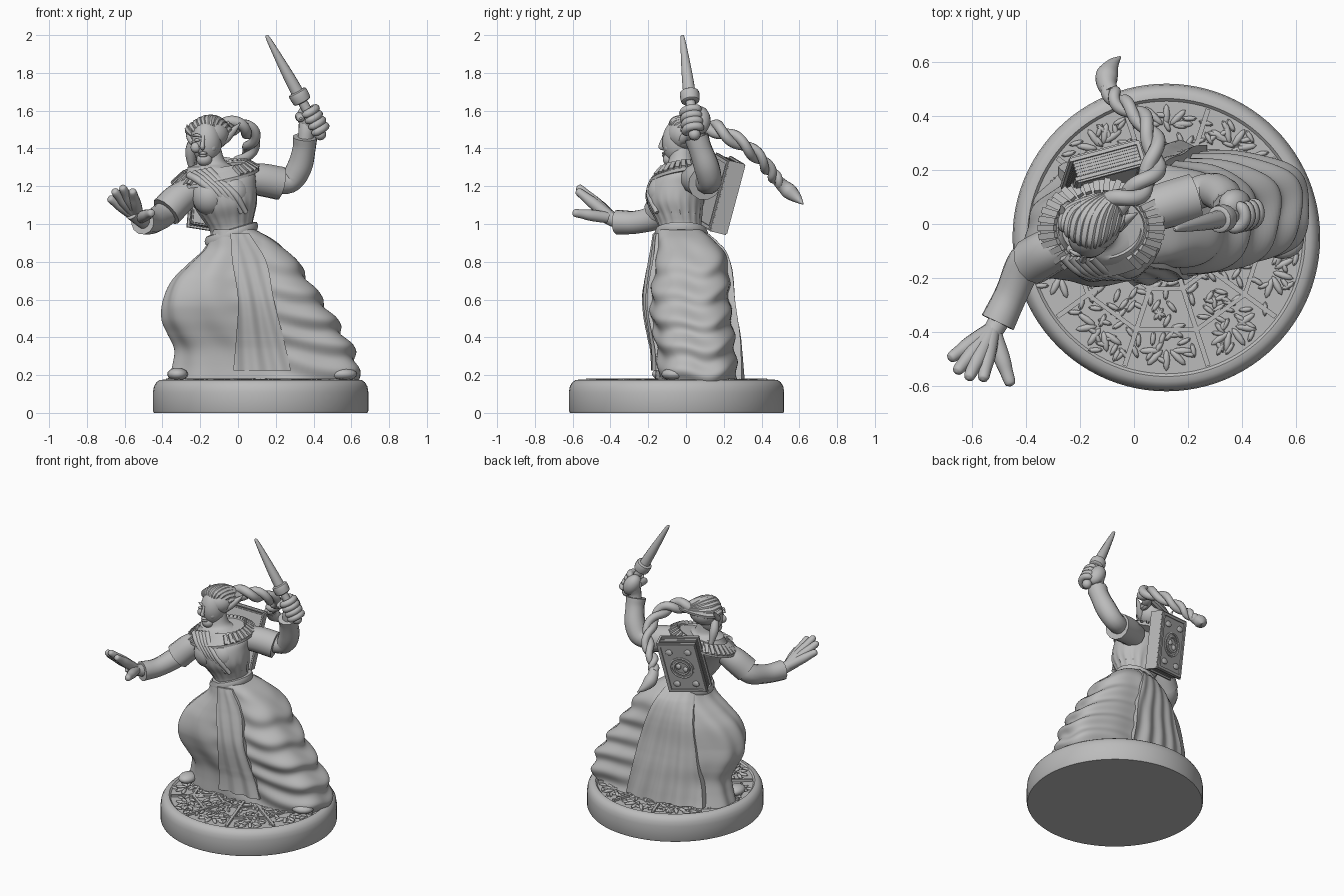
import bpy, bmesh, math, random
from math import sin, cos, pi, radians
from mathutils import Vector, Matrix, Euler

if "Cube" in bpy.data.objects:
    bpy.data.objects.remove(bpy.data.objects["Cube"], do_unlink=True)
random.seed(4)
parts = {}


def part(name):
    return parts.setdefault(name, bmesh.new())


def loft(name, rings):
    """Join closed rings of points with quads and cap both ends."""
    bm = part(name)
    rows = [[bm.verts.new(p) for p in ring] for ring in rings]
    faces = [bm.faces.new(rows[0]), bm.faces.new(rows[-1])]
    for a, b in zip(rows, rows[1:]):
        for i in range(len(a)):
            j = (i + 1) % len(a)
            faces.append(bm.faces.new((a[i], a[j], b[j], b[i])))
    bmesh.ops.recalc_face_normals(bm, faces=faces)


def spline(points, steps):
    """Smooth path through points, any number of components."""
    pts = [Vector(p) for p in points]
    pts = [pts[0] * 2 - pts[1]] + pts + [pts[-1] * 2 - pts[-2]]
    out = []
    for a, b, c, d in zip(pts, pts[1:], pts[2:], pts[3:]):
        for k in range(steps):
            t = k / steps
            out.append(b + (c - a) * (t / 2) + (a * 2 - b * 5 + c * 4 - d) * (t * t / 2)
                       + (b * 3 - a - c * 3 + d) * (t ** 3 / 2))
    return out + [pts[-2]]


def tube(name, points, steps=5, sides=12):
    """Round limb through (x, y, z, radius) points."""
    path = spline(points, steps)
    centres = [p.to_3d() for p in path]
    last = len(path) - 1
    tangent = (centres[1] - centres[0]).normalized()
    normal = tangent.orthogonal().normalized()
    rings = []
    for i, p in enumerate(path):
        new = (centres[min(i + 1, last)] - centres[max(i - 1, 0)]).normalized()
        normal = tangent.rotation_difference(new) @ normal
        tangent = new
        side = tangent.cross(normal)
        rings.append([centres[i] + (normal * cos(a) + side * sin(a)) * max(p[3], .002)
                      for a in (2 * pi * k / sides for k in range(sides))])
    loft(name, rings)


def ball(name, loc, scale, rot=(0, 0, 0), detail=16):
    matrix = Matrix.LocRotScale(Vector(loc), Euler(rot), Vector(scale))
    bmesh.ops.create_uvsphere(part(name), u_segments=detail, v_segments=detail // 2 + 2,
                              radius=1, matrix=matrix)


def box(name, frame, loc, size):
    bmesh.ops.create_cube(part(name), size=1,
                          matrix=frame @ Matrix.Translation(loc) @ Matrix.Diagonal((*size, 1)))


def oval(cx, cy, z, rx, ry, slope=0, ripple=0, count=72):
    ring = []
    for k in range(count):
        a = 2 * pi * k / count
        m = 1 + ripple * sin(18 * a)
        ring.append((cx + rx * m * cos(a), cy + ry * m * sin(a), z + slope * rx * cos(a)))
    return ring


# Round base with a sunken ornamental floor
BX, BY = .12, -.05
loft("base", [oval(BX, BY, z, r, r, count=96) for r, z in (
    (.565, 0), (.57, .01), (.57, .11), (.565, .14), (.552, .162), (.535, .174), (.515, .176), (.505, .166))])
hub = Matrix.Translation((BX, BY, 0))
for k in range(10):
    spin = hub @ Matrix.Rotation(2 * pi * k / 10, 4, 'Z')
    box("floor_bars", spin, (.29, 0, .169), (.42, .018, .024))
    chord = spin @ Matrix.Rotation(pi / 10, 4, 'Z')
    for radius in (.2, .36):
        box("floor_bars", chord, (radius * .95, 0, .168), (.016, radius * .63, .022))
    for j in range(5):
        t = pi * (j / 4 - .5)
        ball("floor_leaves", chord @ Vector((.42 + .035 * cos(t), .06 * sin(t), .17)), (.04, .013, .011),
             (0, 0, 2 * pi * k / 10 + pi / 10 + t), 8)
    for j in range(34):
        spot = spin @ Vector((random.uniform(.12, .48), random.uniform(-.13, .13), .169))
        ball("floor_leaves", spot, (.028, .01, .011), (0, 0, random.uniform(0, pi)), 8)

# Skirt: wide stance, bent knee on one side, trailing folds on the other
SKIRT = [  # height, x range, y range
    (.165, -.375, .63, -.15, .275), (.26, -.345, .63, -.15, .27), (.34, -.335, .605, -.155, .265),
    (.42, -.37, .555, -.17, .26), (.5, -.4, .51, -.185, .25), (.6, -.39, .44, -.195, .24),
    (.7, -.345, .375, -.185, .235), (.78, -.27, .325, -.17, .225), (.86, -.185, .26, -.155, .2),
    (.92, -.15, .18, -.145, .15), (.97, -.13, .09, -.135, .1)]
LEVELS = spline(SKIRT, 8)


def skirt_dims(z):
    row = min(LEVELS, key=lambda r: abs(r[0] - z))
    return (row[1] + row[2]) / 2, (row[3] + row[4]) / 2, (row[2] - row[1]) / 2, (row[4] - row[3]) / 2


def power(c):
    return 2.4 + max(0, c)


def shear(x, z):
    return (x - BX) * min(.16, .06 + .25 * (z - .165)) if x < BX else 0


def skirt_y(x, z, side):
    cx, cy, rx, ry = skirt_dims(z)
    u = max(-.97, min((x - cx) / rx, .97))
    p = power(u)
    return cy + side * ry * (1 - abs(u) ** p) ** (1 / p) + shear(x, z)


rings = []
for row in LEVELS:
    z = row[0]
    cx, cy, rx, ry = skirt_dims(z)
    fade = min(1, (1 - z) * 3)
    ring = []
    for k in range(112):
        a = 2 * pi * k / 112
        c, s = cos(a), sin(a)
        p = power(c)
        r = (abs(c) ** p + abs(s) ** p) ** (-1 / p)
        swag = max(0, c + .25) * .014 * sin(2 * pi * (z + .2 * rx * c + .015 * sin(5 * a)) / .135)
        pleat = .007 * sin(11 * a + 7 * z) * (1 - max(0, c))
        bump = (swag + pleat) * fade
        x = cx + rx * r * c + bump * c
        ring.append((x, cy + ry * r * s + bump * s + shear(x, z), z))
    rings.append(ring)
loft("skirt", rings)


def panel(name, side, rows, fold, waves):
    """Cloth strip hanging over the skirt; rows are (z, left, right)."""
    rings = []
    for z, left, right in spline(rows, 8):
        outer, inner = [], []
        for k in range(33):
            t = k / 32
            x = left + (right - left) * t
            y = skirt_y(x, z, side)
            lift = .012 + fold * (1 + sin(waves * t + 5 * z)) * (1.05 - z)
            outer.append((x, y + side * lift, z))
            inner.append((x, y - side * .02, z))
        rings.append(outer + inner[::-1])
    loft(name, rings)


panel("front_apron", -1, [(.95, -.04, .06), (.8, -.03, .15), (.6, 0, .19), (.4, -.01, .24), (.225, -.025, .28)], .012, 16)
panel("back_drape", 1, [(.95, -.11, .06), (.8, -.16, .12), (.6, -.2, .18), (.4, -.24, .22), (.18, -.28, .27)], .014, 24)
ball("shoes", (.55, -.06, .205), (.08, .07, .036))
ball("shoes", (-.32, -.11, .205), (.055, .07, .034))

# Torso with gathered bodice and belt
BODY = [(-.03, -.02, .93, .12, .12), (-.035, -.03, .98, .112, .112), (-.045, -.04, 1.03, .13, .122),
        (-.06, -.055, 1.1, .16, .145), (-.085, -.05, 1.18, .18, .155), (-.105, -.03, 1.24, .19, .145),
        (-.125, -.025, 1.295, .15, .105), (-.135, -.025, 1.325, .075, .07), (-.145, -.025, 1.4, .054, .056)]
loft("torso", [oval(*v, slope=.17 if v[2] < 1.3 else 0, ripple=max(0, .03 - abs(v[2] - 1.04) * .25))
               for v in spline(BODY, 6)])
ball("bodice", (-.15, -.115, 1.15), (.095, .1, .105), detail=24)
ball("bodice", (-.03, -.11, 1.165), (.092, .095, .1), detail=24)
loft("belt", [oval(-.035, -.025, .925 + h, r, r, .3) for h, r in
              ((0, .122), (.004, .137), (.025, .142), (.046, .134), (.05, .118))])
for k in range(5):
    shift = .026 * k
    tube("wrap_folds", [(-.26 + shift, -.12, 1.26 + shift / 4, .02), (-.2 + shift, -.172, 1.225, .021),
                        (-.12 + shift, -.19, 1.155, .02), (-.06 + shift, -.155, 1.06, .012)], 8)

# Tiled collar
def collar_point(a, grow, drop):
    x, y = .23 * grow * cos(a), .18 * grow * sin(a)
    return Vector((x - .12, y - .015, 1.27 + .19 * x + .16 * y - drop))


loft("collar", [[collar_point(2 * pi * k / 48, g, d) for k in range(48)]
                for g, d in ((.5, -.025), (.68, -.022), (.7, -.03), (1, .015), (1, .032), (.6, .03))])
for k in range(34):
    a = 2 * pi * k / 34
    if not 1.35 * pi < a < 1.65 * pi:
        inner, outer = collar_point(a, .74, -.03), collar_point(a, 1, .014)
        frame = Matrix.Translation((inner + outer) / 2) @ (outer - inner).to_track_quat('X', 'Z').to_matrix().to_4x4()
        box("collar_tiles", frame, (0, 0, 0), ((outer - inner).length, .023, .022))

# Outstretched arm and open hand
tube("right_cap_sleeve", [(-.23, -.07, 1.19, .07), (-.31, -.1, 1.135, .085), (-.38, -.14, 1.065, .088)])
tube("right_sleeve", [(-.33, -.1, 1.11, .06), (-.4, -.14, 1.045, .068), (-.455, -.26, 1.01, .062), (-.505, -.365, 1.01, .066)])
tube("right_hand", [(-.49, -.34, 1.01, .042), (-.525, -.4, 1.03, .038), (-.56, -.44, 1.06, .04)])
wrist = Vector((-.525, -.39, 1.03))
for tip in ((-.685, -.5, 1.14), (-.66, -.55, 1.18), (-.615, -.575, 1.2), (-.56, -.58, 1.18), (-.455, -.6, 1.06)):
    tip = Vector(tip)
    tube("right_hand", [(*wrist, .03), (*wrist.lerp(tip, .5), .031), (*wrist.lerp(tip, .75), .025),
                        (*wrist.lerp(tip, .95), .02), (*tip, .005)])

# Raised arm, fist and dagger
tube("left_cap_sleeve", [(.03, .04, 1.24, .08), (.12, .07, 1.235, .088), (.225, .1, 1.215, .09)])
tube("left_sleeve", [(.17, .09, 1.225, .06), (.27, .125, 1.225, .064), (.325, .11, 1.3, .068), (.35, .075, 1.4, .062), (.355, .055, 1.46, .066)])
tube("left_hand", [(.355, .065, 1.43, .042), (.362, .06, 1.49, .043), (.37, .07, 1.54, .05)])
pommel, point = Vector((.435, .045, 1.475)), Vector((.15, -.02, 2))
axis = (point - pommel).normalized()
across = axis.cross(Vector((0, 1, 0))).normalized()
depth = axis.cross(across)
ball("left_hand", pommel + axis * .085 + Vector((-.02, .035, 0)), (.055, .06, .08), (0, -.5, 0))
for k in range(4):
    c = pommel + axis * (.025 + .036 * k)
    bend = [c + (across * cos(t) + depth * sin(t)) * .045 for t in (pi * (.25 + j / 6) for j in range(8))]
    tube("left_hand", [(*p, .012 if p in (bend[0], bend[-1]) else .022) for p in bend], 2, 10)
tube("left_hand", [(*(pommel + axis * .13 + across * .05 + depth * d), r) for d, r in
                   ((-.04, .026), (0, .025), (.04, .021), (.055, .006))])


def along(start_end):
    return [(*(pommel + axis * s), r) for s, r in start_end]


length = (point - pommel).length
ball("dagger_hilt", pommel, (.032, .032, .032))
tube("dagger_hilt", along([(0, .024), (.1, .026), (.21, .026)]))
tube("dagger_guard", along([(.195, .036), (.2, .048), (.23, .052), (.255, .05), (.26, .036)]), 2, 16)
tube("dagger_blade", along([(.25, .034), (.35, .03), (.48, .021), (length - .02, .012), (length, .004)]), 4, 12)

# Head, face and pointed ears
ball("head", (-.165, -.04, 1.435), (.08, .086, .118), (0, 0, -.15), 28)
ball("head", (-.178, -.085, 1.342), (.042, .038, .036))
tube("face", [(-.183, -.115, 1.465, .009), (-.188, -.13, 1.425, .011), (-.189, -.132, 1.408, .014), (-.187, -.12, 1.396, .008)])
for side in (-1, 1):
    ex = -.182 + side * .035
    ball("face", (ex, -.108 + side * .006, 1.444), (.018, .009, .008), detail=12)
    tube("face", [(ex - side * .02, -.114, 1.464, .006), (ex, -.11, 1.471, .008), (ex + side * .022, -.096, 1.469, .005)])
    ball("face", (ex + side * .006, -.094, 1.405), (.028, .022, .028))
for z in (1.362, 1.375):
    ball("face", (-.186, -.115, z), (.024, .012, .008), detail=12)
tube("ears", [(-.09, -.03, 1.425, .014), (-.065, -.01, 1.455, .026), (-.025, .02, 1.495, .018), (.012, .04, 1.535, .003)])
tube("ears", [(-.235, -.02, 1.425, .014), (-.25, .005, 1.455, .022), (-.262, .04, 1.49, .015), (-.27, .07, 1.525, .003)])

# Swept-back hair and long braid
ball("hair", (-.15, 0, 1.475), (.103, .1, .09), detail=24)
for k in range(11):
    t = k / 5 - 1
    d = t * t
    tube("hair", [(-.16 + .08 * t, -.085 + .06 * d, 1.52 - .05 * d, .012), (-.16 + .1 * t, -.055 + .05 * d, 1.548 - .05 * d, .023),
                  (-.14 + .095 * t, .03 + .02 * d, 1.555 - .07 * d, .025), (-.09 + .045 * t, .09, 1.525 - .03 * d, .024),
                  (-.03, .115, 1.515, .02)], 5, 8)
tube("hair", [(-.235, 0, 1.46, .02), (-.25, .04, 1.38, .03), (-.245, .07, 1.29, .015)])
braid = spline([(-.08, .07, 1.52), (.02, .13, 1.515), (.075, .22, 1.47), (.065, .33, 1.4), (.01, .41, 1.325),
                (-.06, .455, 1.265), (-.095, .5, 1.215)], 8)
for strand in range(2):
    pts = []
    for i, p in enumerate(braid):
        way = (braid[min(i + 1, len(braid) - 1)] - braid[max(i - 1, 0)]).normalized()
        u = way.cross(Vector((0, 0, 1))).normalized()
        turn = i * .42 + strand * pi
        thin = 1 - .35 * i / len(braid)
        pts.append((*(p + (u * cos(turn) + way.cross(u) * sin(turn)) * .024 * thin), .031 * thin))
    tube("braid", pts, 2, 10)
tube("braid_tassel", [(-.085, .485, 1.23, .03), (-.1, .515, 1.2, .036), (-.1, .55, 1.17, .042), (-.08, .59, 1.135, .025), (-.05, .62, 1.105, .003)])

# Bound book slung on the back
book = (Matrix.Translation((-.115, .185, 1.16)) @ Matrix.Rotation(radians(17), 4, 'Z')
        @ Matrix.Rotation(radians(-13), 4, 'X') @ Matrix.Rotation(radians(9), 4, 'Y'))
W, H = .27, .39
box("book_pages", book, (0, 0, 0), (W - .025, .07, H - .025))
for k in range(5):
    box("book_pages", book, (0, -.024 + .012 * k, 0), (W - .018, .005, H - .018))
for side in (-1, 1):
    box("book_covers", book, (0, side * .038, 0), (W, .014, H))
    for edge in (-1, 1):
        box("book_trim", book, (edge * (W / 2 - .016), side * .046, 0), (.018, .012, H - .014))
        box("book_trim", book, (0, side * .046, edge * (H / 2 - .016)), (W - .014, .012, .018))
box("book_covers", book, (W / 2 - .006, 0, 0), (.014, .08, H))
for radius in (.075, .05):
    ring = [book @ Vector((radius * cos(a), .046, radius * sin(a))) for a in (2 * pi * k / 24 for k in range(25))]
    tube("book_emblem", [(*p, .008) for p in ring], 1, 6)
for x in (-1, 1):
    ball("book_emblem", book @ Vector((x * .022, .045, x * .012)), (.02, .012, .02), detail=10)
    for z in (-1, 1):
        ball("book_emblem", book @ Vector((x * .065, .045, z * .125)), (.03, .01, .022), detail=10)

# One plain grey for the whole figure
grey = bpy.data.materials.new("plain grey")
grey.use_nodes = True
colour = (.5, .5, .5, 1)
grey.diffuse_color = colour
grey.node_tree.nodes["Principled BSDF"].inputs["Base Color"].default_value = colour

bpy.ops.object.select_all(action='DESELECT')
for name, bm in parts.items():
    mesh = bpy.data.meshes.new(name)
    bm.to_mesh(mesh)
    bm.free()
    mesh.materials.append(grey)
    obj = bpy.data.objects.new(name, mesh)
    bpy.context.collection.objects.link(obj)
    obj.select_set(True)
    bpy.context.view_layer.objects.active = obj
bpy.ops.object.shade_smooth_by_angle(angle=radians(40))
